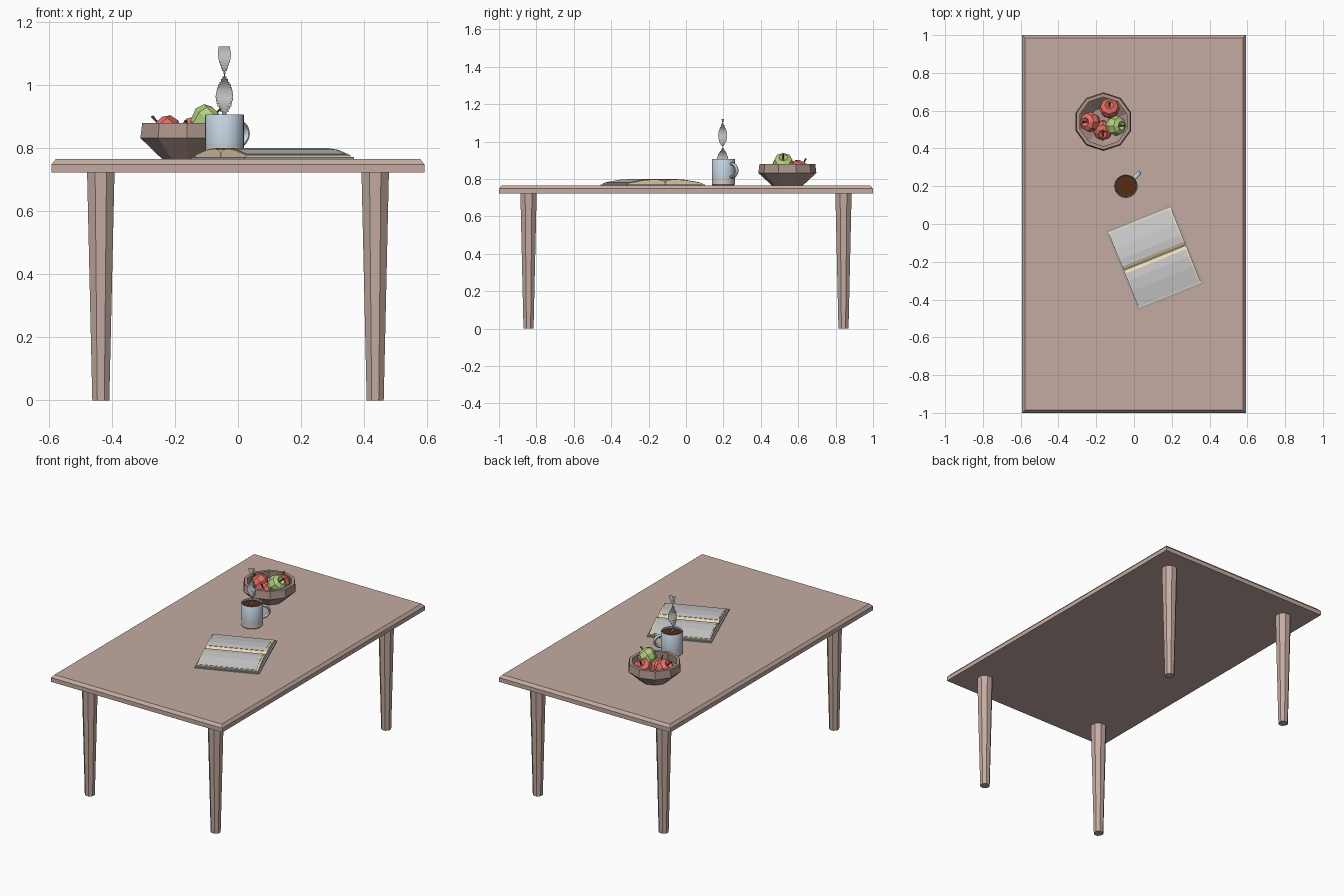
import bpy, bmesh, math
from mathutils import Matrix, Vector

if "Cube" in bpy.data.objects:
    bpy.data.objects.remove(bpy.data.objects["Cube"])


def mat(name, r, g, b):
    m = bpy.data.materials.new(name)
    m.diffuse_color = (r, g, b, 1)
    m.use_nodes = True
    m.node_tree.nodes["Principled BSDF"].inputs["Base Color"].default_value = m.diffuse_color
    return m


WOOD = mat("wood", 0.55, 0.41, 0.36)
BOWL = mat("bowl_wood", 0.42, 0.30, 0.26)
RED = mat("red_skin", 0.80, 0.16, 0.13)
GREEN = mat("green_skin", 0.45, 0.62, 0.22)
STEM = mat("stem_brown", 0.16, 0.07, 0.04)
GLAZE = mat("blue_glaze", 0.56, 0.66, 0.76)
COFFEE = mat("coffee_brown", 0.09, 0.025, 0.008)
CREAM = mat("cream_paper", 0.85, 0.70, 0.45)
COVER = mat("cover_blue_grey", 0.33, 0.38, 0.43)


def finish(bm, name, material=None, matrix=None, smooth=False):
    bmesh.ops.recalc_face_normals(bm, faces=bm.faces[:])
    me = bpy.data.meshes.new(name)
    bm.to_mesh(me)
    bm.free()
    ob = bpy.data.objects.new(name, me)
    bpy.context.collection.objects.link(ob)
    if matrix:
        ob.matrix_world = matrix
    if material:
        me.materials.append(material)
    if smooth:
        bpy.ops.object.select_all(action='DESELECT')
        ob.select_set(True)
        bpy.context.view_layer.objects.active = ob
        bpy.ops.object.shade_smooth_by_angle(angle=math.radians(35))
    return ob


def loft(bm, rings, caps=True):
    loops = [[bm.verts.new(p) for p in ring] for ring in rings]
    n = len(loops[0])
    for a, b in zip(loops, loops[1:]):
        for i in range(n):
            bm.faces.new((a[i], a[(i + 1) % n], b[(i + 1) % n], b[i]))
    if caps:
        bm.faces.new(loops[0])
        bm.faces.new(loops[-1])


def lathe(name, profile, n, material=None, matrix=None, turn=0.0, smooth=False, caps=True):
    bm = bmesh.new()
    ang = [turn + math.tau * i / n for i in range(n)]
    loft(bm, [[(r * math.cos(a), r * math.sin(a), z) for a in ang] for r, z in profile], caps)
    return finish(bm, name, material, matrix, smooth)


def extrude_x(name, outline, x0, x1, material, matrix):
    bm = bmesh.new()
    loft(bm, [[(x, y, z) for y, z in outline] for x in (x0, x1)])
    return finish(bm, name, material, matrix)


# table top with chamfered upper edge
bm = bmesh.new()
loft(bm, [[(sx * x, sy * y, z) for sx, sy in ((1, 1), (-1, 1), (-1, -1), (1, -1))]
          for x, y, z in ((0.592, 1.0, 0.722), (0.592, 1.0, 0.748), (0.578, 0.986, 0.765))])
finish(bm, "table_top", WOOD)

# four tapered octagonal legs
k = 1 / math.cos(math.pi / 8)
for xn, sx in (("left", -1), ("right", 1)):
    for yn, sy in (("front", -1), ("back", 1)):
        lathe(f"{yn}_{xn}_leg", [(0.027 * k, 0), (0.0435 * k, 0.724)], 8, WOOD,
              Matrix.Translation((sx * 0.435, sy * 0.842, 0)), math.pi / 8)

# ten-sided fruit bowl
lathe("fruit_bowl", [(0.082, 0.765), (0.155, 0.832), (0.149, 0.880), (0.130, 0.880),
                     (0.135, 0.835), (0.075, 0.780)], 10, BOWL,
      Matrix.Translation((-0.162, 0.542, 0)), math.pi / 2)


# faceted apples with stems, each leaning towards a direction
def apple(name, loc, skin, lean, tilt):
    axis = Vector((-math.sin(lean), math.cos(lean), 0))
    m = Matrix.Translation(loc) @ Matrix.Rotation(tilt, 4, axis)
    lathe(name, [(0.018, -0.046), (0.040, -0.032), (0.055, 0.006), (0.047, 0.034),
                 (0.024, 0.047), (0.006, 0.034)], 8, skin, m)
    lathe(name + "_stem", [(0.003, 0.032), (0.005, 0.070)], 5, STEM, m)


apple("left_apple", (-0.228, 0.540, 0.848), RED, math.pi, 0.7)
apple("back_apple", (-0.130, 0.608, 0.848), RED, math.pi / 2, 0.5)
apple("low_apple", (-0.165, 0.500, 0.826), RED, -math.pi / 2, 0.5)
apple("green_apple", (-0.100, 0.520, 0.882), GREEN, 0.0, 0.8)

# mug: bare foot, glazed body with hollow inside, coffee
MUG = Matrix.Translation((-0.043, 0.200, 0))
lathe("mug_foot", [(0.056, 0.765), (0.062, 0.771), (0.062, 0.815)], 24, None, MUG, smooth=True)
lathe("mug_body", [(0.062, 0.815), (0.062, 0.904), (0.060, 0.907), (0.057, 0.904),
                   (0.056, 0.817)], 24, GLAZE, MUG, smooth=True)
lathe("coffee", [(0.0565, 0.890), (0.0565, 0.896)], 24, COFFEE, MUG)

# mug handle: flattened tube swept along a half ellipse
bm = bmesh.new()
rings = []
for i in range(13):
    a = -math.pi / 2 + math.pi * i / 12
    c = Vector((0.058 + 0.042 * math.cos(a), 0, 0.846 + 0.036 * math.sin(a)))
    out = Vector((math.cos(a), 0, math.sin(a)))
    rings.append([c + out * 0.008 * math.cos(t) + Vector((0, 0.012 * math.sin(t), 0))
                  for t in (math.tau * j / 10 for j in range(10))])
loft(bm, rings)
finish(bm, "mug_handle", GLAZE, MUG @ Matrix.Rotation(math.radians(45), 4, 'Z'), smooth=True)

# steam: upright slats turning around a vertical axis
bm = bmesh.new()
steps, z0, z1 = 26, 0.898, 1.122
h = (z1 - z0) / steps
for i in range(steps):
    z = z0 + i * h
    a = math.pi * (z + h / 2 - 0.968) / 0.134
    w = 0.031 - 0.012 * i / steps
    d = Vector((math.cos(a) * w, math.sin(a) * w, 0))
    up = Vector((0, 0, h))
    b = Vector((0, 0, z))
    bm.faces.new([bm.verts.new(p) for p in (b - d, b + d, b + d + up, b - d + up)])
finish(bm, "steam", None, Matrix.Translation((-0.043, 0.196, 0)))

# open book: cover, two arched page blocks, grey top sheets
BOOK = Matrix.Translation((0.110, -0.178, 0)) @ Matrix.Rotation(math.radians(22), 4, 'Z')
extrude_x("book_cover", [(-0.226, 0.765), (0.226, 0.765), (0.226, 0.772), (-0.226, 0.772)],
          -0.187, 0.187, COVER, BOOK)
arch = [(0.002, 0.786), (0.02, 0.795), (0.06, 0.798), (0.12, 0.794), (0.216, 0.778)]
for name, s in (("back", 1), ("front", -1)):
    block = [(s * y, z) for y, z in arch] + [(s * 0.216, 0.772), (s * 0.002, 0.772)]
    extrude_x(f"{name}_pages", block, -0.178, 0.178, CREAM, BOOK)
    top = [(s * y, z + 0.002) for y, z in arch[1:-1]] + [(s * 0.208, 0.7815)]
    low = [(y, z - 0.002) for y, z in reversed(top)]
    extrude_x(f"{name}_top_sheet", top + low, -0.172, 0.166, None, BOOK)
